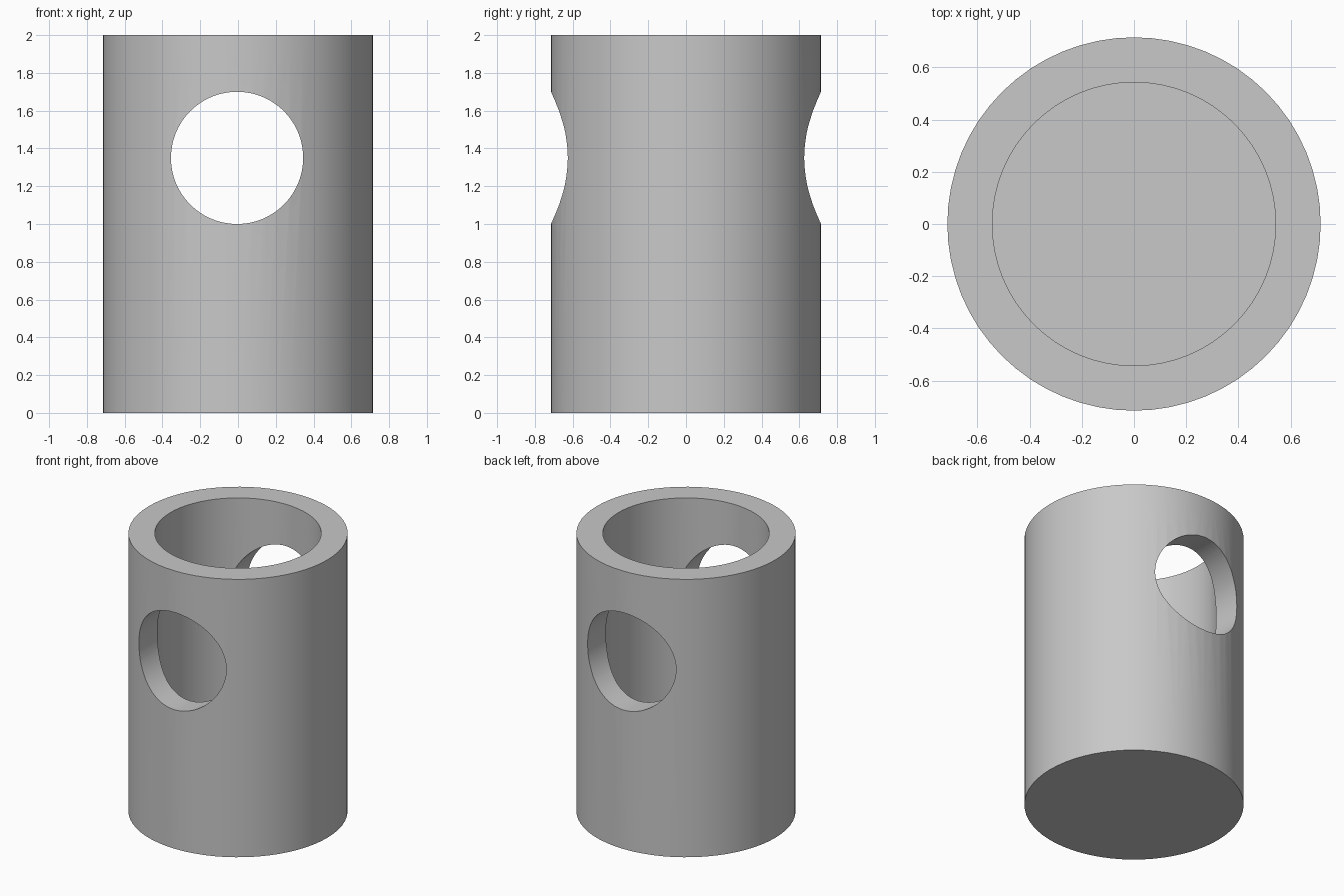
import bpy, bmesh, math

OUTER, INNER, HEIGHT, FLOOR = 0.715, 0.543, 2.0, 0.17
SIDES = 64

cube = bpy.data.objects.get("Cube")
if cube:
    bpy.data.objects.remove(cube, do_unlink=True)

# Single grey material
grey = bpy.data.materials.new("light grey")
grey.use_nodes = True
colour = (0.58, 0.58, 0.58, 1)
grey.diffuse_color = colour
grey.node_tree.nodes["Principled BSDF"].inputs["Base Color"].default_value = colour


def cylinder(name, radius, depth, location, rotation=(0, 0, 0), sides=SIDES):
    bpy.ops.mesh.primitive_cylinder_add(vertices=sides, radius=radius, depth=depth,
                                        location=location, rotation=rotation)
    obj = bpy.context.object
    obj.name = name
    obj.data.materials.append(grey)
    return obj


# Solid outer cylinder
cup = cylinder("cup_body", OUTER, HEIGHT, (0, 0, HEIGHT / 2))

# Hollow the inside: inset the top face, then push it down to the floor
bm = bmesh.new()
bm.from_mesh(cup.data)
top = max(bm.faces, key=lambda f: f.calc_center_median().z)
bmesh.ops.inset_region(bm, faces=[top], thickness=OUTER - INNER, use_even_offset=True)
result = bmesh.ops.extrude_discrete_faces(bm, faces=[top])
bm.free()

bm = bmesh.new()
bm.from_mesh(cup.data)
top = max(bm.faces, key=lambda f: f.calc_center_median().z)
bmesh.ops.inset_region(bm, faces=[top], thickness=OUTER - INNER, use_even_offset=True)
floor = bmesh.ops.extrude_face_region(bm, geom=[top])
bmesh.ops.delete(bm, geom=[top], context='FACES_ONLY')
for v in (g for g in floor["geom"] if isinstance(g, bmesh.types.BMVert)):
    v.co.z = FLOOR - HEIGHT / 2
bmesh.ops.recalc_face_normals(bm, faces=bm.faces)
bm.to_mesh(cup.data)
bm.free()

# Round opening cut straight through the front and back walls
cutter = cylinder("hole_cutter", 0.35, 3, (-0.005, 0, 1.35), (math.pi / 2, 0, 0), 96)
cutter.hide_render = True
cutter.hide_viewport = True
cut = cup.modifiers.new("through_hole", 'BOOLEAN')
cut.operation = 'DIFFERENCE'
cut.solver = 'EXACT'
cut.object = cutter

# Bake the cut, remove the helper and smooth the curved walls
bpy.ops.object.select_all(action='DESELECT')
cup.select_set(True)
bpy.context.view_layer.objects.active = cup
bpy.ops.object.modifier_apply(modifier=cut.name)
bpy.data.objects.remove(cutter, do_unlink=True)
bpy.ops.object.shade_smooth_by_angle(angle=math.radians(30))
